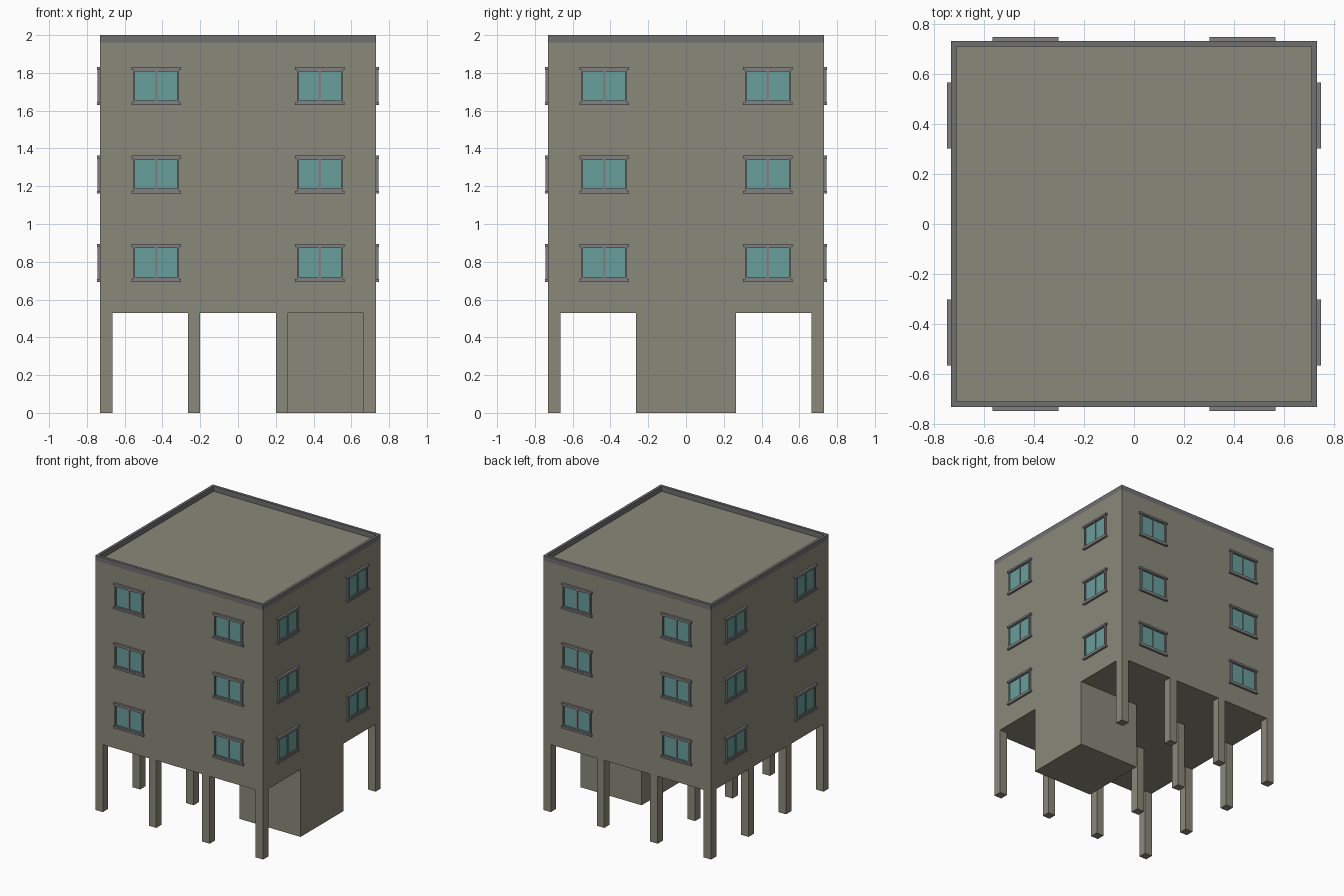
import bpy, bmesh
from math import pi
from mathutils import Matrix, Vector

if "Cube" in bpy.data.objects:
    bpy.data.objects.remove(bpy.data.objects["Cube"])


def material(name, rgb):
    m = bpy.data.materials.new(name)
    m.diffuse_color = (*rgb, 1)
    m.use_nodes = True
    m.node_tree.nodes["Principled BSDF"].inputs["Base Color"].default_value = m.diffuse_color
    return m


WALL = material("wall_olive", (0.254, 0.250, 0.195))
TRIM = material("parapet_grey", (0.16, 0.16, 0.165))
FRAME = material("frame_grey", (0.225, 0.215, 0.215))
GLASS = material("glass_teal", (0.138, 0.342, 0.328))


def add_box(bm, lo, hi):
    lo, hi = Vector(lo), Vector(hi)
    mat = Matrix.Translation((lo + hi) / 2) @ Matrix.Diagonal((*(hi - lo), 1))
    bmesh.ops.create_cube(bm, size=1, matrix=mat)


def box_mesh(name, boxes, mat):
    bm = bmesh.new()
    for lo, hi in boxes:
        add_box(bm, lo, hi)
    me = bpy.data.meshes.new(name)
    bm.to_mesh(me)
    bm.free()
    me.materials.append(mat)
    return me


def place(name, me, matrix=Matrix()):
    ob = bpy.data.objects.new(name, me)
    ob.matrix_world = matrix
    bpy.context.collection.objects.link(ob)
    return ob


H = 0.73          # half width of the building
BASE = 0.53       # underside of the upper floors
ROOF = 1.96
P = 0.065         # pillar width

# Upper floors
place("upper_floors", box_mesh("upper_floors", [((-H, -H, BASE), (H, H, ROOF))], WALL))

# Roof parapet: open ring made by insetting and sinking the top of a box
bm = bmesh.new()
add_box(bm, (-H, -H, ROOF), (H, H, 2.0))
bm.normal_update()
top = max(bm.faces, key=lambda f: f.calc_center_median().z)
bottom = min(bm.faces, key=lambda f: f.calc_center_median().z)
bmesh.ops.delete(bm, geom=[bottom], context='FACES')
bmesh.ops.inset_region(bm, faces=[top], thickness=0.03)
walls = bmesh.ops.extrude_discrete_faces(bm, faces=[top])["faces"]
for v in walls[0].verts:
    v.co.z = ROOF
bmesh.ops.delete(bm, geom=walls, context='FACES')
me = bpy.data.meshes.new("parapet")
bm.to_mesh(me)
bm.free()
me.materials.append(TRIM)
place("parapet", me)

# Ground floor entrance block, flush with the right side
place("entrance_block", box_mesh("entrance_block", [((0.2, -0.265, 0), (H, 0.265, BASE))], WALL))

# Pillars on a 4 x 4 grid, except where the block stands
pillar = box_mesh("pillar", [((-P / 2, -P / 2, 0), (P / 2, P / 2, BASE))], WALL)
step = (2 * H - P) / 3
for i in range(4):
    for j in range(4):
        if i >= 2 and j in (1, 2):
            continue
        pos = (-H + P / 2 + i * step, -H + P / 2 + j * step, 0)
        place(f"pillar_{i}_{j}", pillar, Matrix.Translation(pos))

# Window parts, facing -y with the wall plane at y = 0
frame = box_mesh("window_frame", [
    ((-0.132, -0.017, 0.085), (0.132, 0, 0.100)),      # lintel
    ((-0.132, -0.017, -0.100), (0.132, 0, -0.086)),    # sill
    ((-0.121, -0.013, -0.086), (-0.111, 0, 0.085)),    # left stile
    ((0.111, -0.013, -0.086), (0.121, 0, 0.085)),      # right stile
    ((-0.111, -0.013, -0.086), (0.111, 0, -0.075)),    # bottom rail
    ((-0.111, -0.013, 0.078), (0.111, 0, 0.085)),      # top rail
    ((-0.006, -0.010, -0.075), (0.006, 0, 0.078)),     # mullion
], FRAME)
glass = box_mesh("window_glass", [((-0.111, -0.004, -0.075), (0.111, 0, 0.078))], GLASS)

# Two windows per floor on each of the four sides
for side in range(4):
    turn = Matrix.Rotation(side * pi / 2, 4, 'Z')
    for floor in range(3):
        for x in (-0.433, 0.433):
            m = turn @ Matrix.Translation((x, -H, 0.794 + 0.468 * floor))
            tag = f"{side}_{floor}_{'left' if x < 0 else 'right'}"
            place("window_frame_" + tag, frame, m)
            place("window_glass_" + tag, glass, m)
